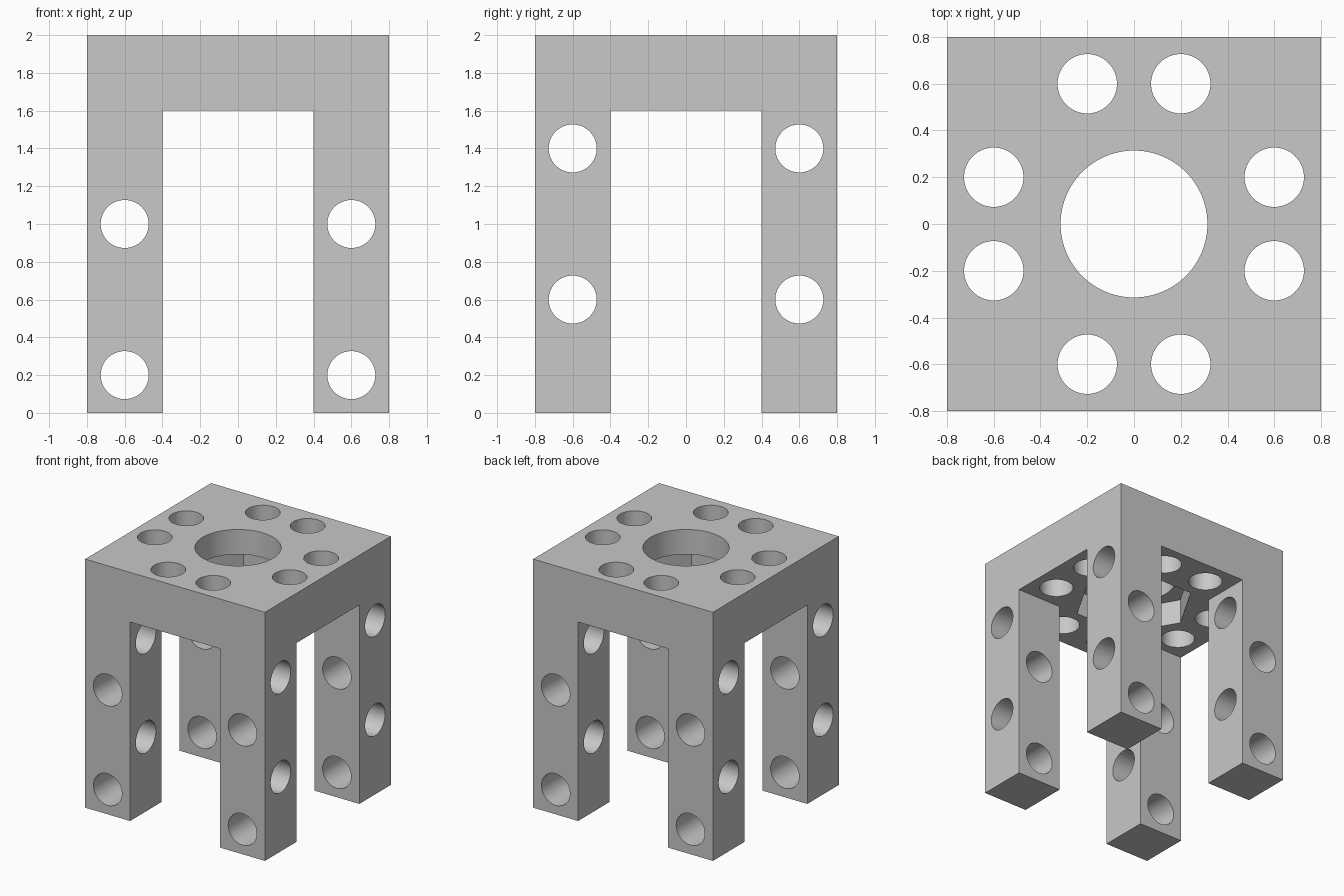
import bpy
import bmesh
from math import cos, sin, tau, radians
from mathutils import Vector, Matrix

old = bpy.data.objects.get("Cube")
if old:
    bpy.data.objects.remove(old, do_unlink=True)

grey = bpy.data.materials.new("plain grey")
grey.use_nodes = True
colour = (0.58, 0.58, 0.58, 1)
grey.diffuse_color = colour
grey.node_tree.nodes["Principled BSDF"].inputs["Base Color"].default_value = colour


def add_object(name, bm):
    bmesh.ops.recalc_face_normals(bm, faces=bm.faces)
    mesh = bpy.data.meshes.new(name)
    bm.to_mesh(mesh)
    bm.free()
    mesh.materials.append(grey)
    obj = bpy.data.objects.new(name, mesh)
    bpy.context.collection.objects.link(obj)
    return obj


def box(name, low, high):
    bm = bmesh.new()
    low, high = Vector(low), Vector(high)
    place = Matrix.Translation((low + high) / 2) @ Matrix.Diagonal((high - low).to_4d())
    bmesh.ops.create_cube(bm, size=1, matrix=place)
    return add_object(name, bm)


def prism(name, start, end, radius, sides=64):
    """Regular prism between two points on an axis-aligned line."""
    bm = bmesh.new()
    start, end = Vector(start), Vector(end)
    axis = end - start
    u = Vector((0, 1, 0)) if abs(axis.x) > 0 else Vector((1, 0, 0))
    v = axis.normalized().cross(u)
    ring = [bm.verts.new(start + radius * (u * cos(tau * i / sides) + v * sin(tau * i / sides)))
            for i in range(sides)]
    face = bm.faces.new(ring)
    made = bmesh.ops.extrude_face_region(bm, geom=[face], use_keep_orig=True)["geom"]
    bmesh.ops.translate(bm, vec=axis, verts=[g for g in made if isinstance(g, bmesh.types.BMVert)])
    return add_object(name, bm)


def cut(body, cutter):
    cutter.hide_render = True
    mod = body.modifiers.new("cut", "BOOLEAN")
    mod.operation = "DIFFERENCE"
    mod.solver = "EXACT"
    mod.object = cutter
    graph = bpy.context.evaluated_depsgraph_get()
    mesh = bpy.data.meshes.new_from_object(body.evaluated_get(graph))
    body.modifiers.clear()
    body.data = mesh
    bpy.data.objects.remove(cutter, do_unlink=True)


# Block that becomes a top plate on four legs
H, INNER, MID, HOLE = 0.8, 0.4, 0.6, 0.127
frame = box("four_legged_frame", (-H, -H, 0), (H, H, 2))

# Openings between the legs, in both directions
cut(frame, box("front_opening", (-INNER, -1, -0.2), (INNER, 1, 1.6)))
cut(frame, box("side_opening", (-1, -INNER, -0.2), (1, INNER, 1.6)))

for s in (-MID, MID):
    # Staggered bolt holes through the legs
    for z in (0.2, 1.0):
        cut(frame, prism("front_hole", (s, -1, z), (s, 1, z), HOLE))
        cut(frame, prism("side_hole", (-1, s, z + 0.4), (1, s, z + 0.4), HOLE))
    # Ring of bolt holes through the plate
    for t in (-0.2, 0.2):
        cut(frame, prism("plate_hole", (s, t, 1.5), (s, t, 2.1), HOLE))
        cut(frame, prism("plate_hole", (t, s, 1.5), (t, s, 2.1), HOLE))

# Central bore, with a hexagonal nut pocket on the underside
cut(frame, prism("bore", (0, 0, 1.5), (0, 0, 2.1), 0.314, 96))
cut(frame, prism("nut_pocket", (0, 0, 1.5), (0, 0, 1.8), 0.457, 6))

# Smooth bores, crisp edges
bpy.ops.object.select_all(action="DESELECT")
frame.select_set(True)
bpy.context.view_layer.objects.active = frame
bpy.ops.object.shade_smooth_by_angle(angle=radians(30))
